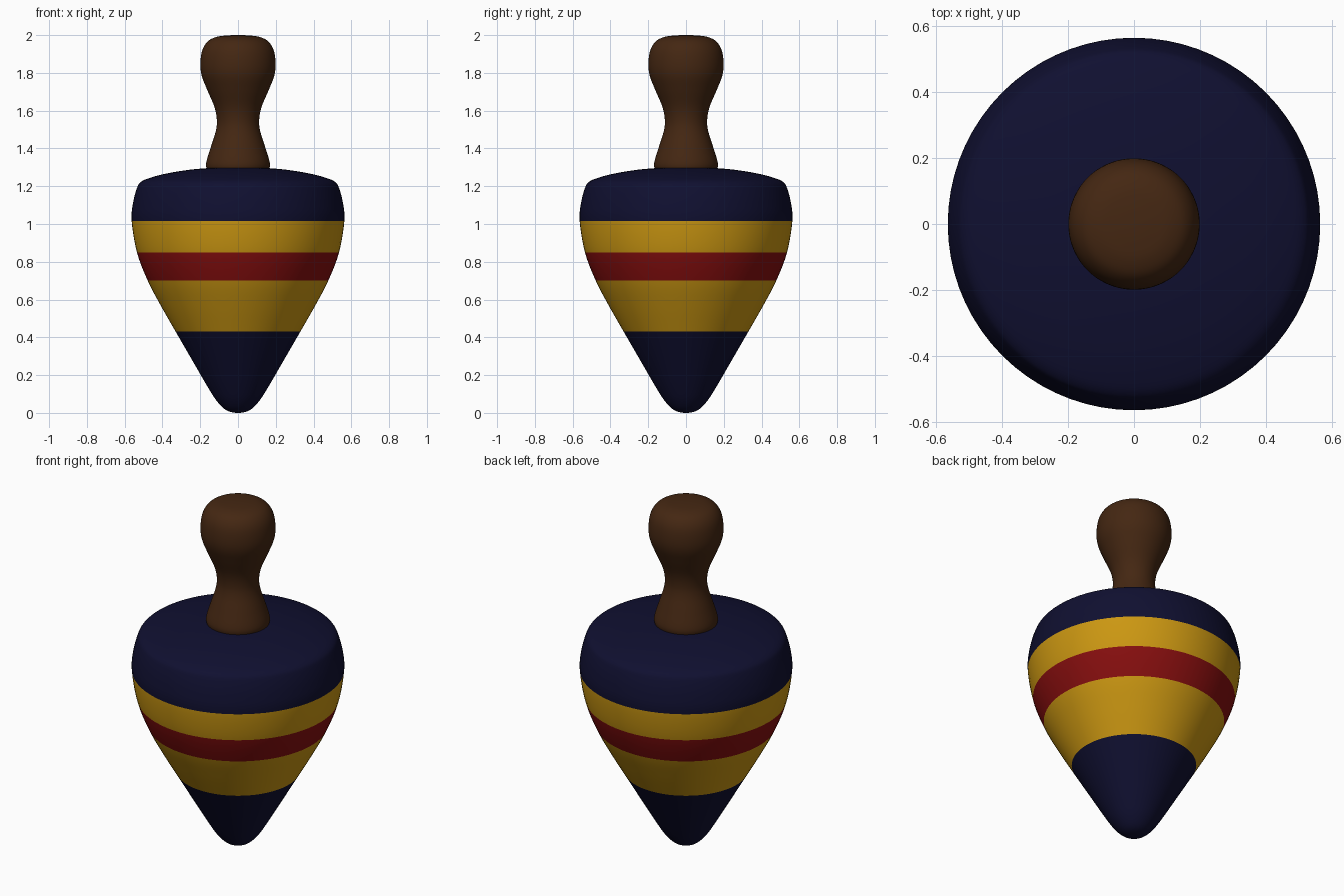
import bpy
import bmesh
import math
from mathutils import Matrix, Vector

SIDES = 72
STEPS = 5

cube = bpy.data.objects.get("Cube")
if cube:
    bpy.data.objects.remove(cube, do_unlink=True)


def make_material(name, rgb):
    mat = bpy.data.materials.new(name)
    mat.use_nodes = True
    mat.diffuse_color = (*rgb, 1)
    mat.node_tree.nodes["Principled BSDF"].inputs["Base Color"].default_value = (*rgb, 1)
    return mat


navy = make_material("navy paint", (0.005, 0.005, 0.03))
yellow = make_material("yellow paint", (0.6, 0.31, 0.006))
red = make_material("red paint", (0.24, 0.0045, 0.0045))
brown = make_material("brown wood", (0.058, 0.02, 0.006))


def smooth_profile(points):
    """Catmull-Rom curve through (radius, height) points, mirrored at the axis."""
    pts = [Vector(p) for p in points]

    def beyond(end, inner):
        if end.x == 0:
            return Vector((-inner.x, inner.y))
        return 2 * end - inner

    pts = [beyond(pts[0], pts[1])] + pts + [beyond(pts[-1], pts[-2])]
    curve = []
    for a, b, c, d in zip(pts, pts[1:], pts[2:], pts[3:]):
        for i in range(STEPS):
            t = i / STEPS
            curve.append(0.5 * (2 * b + (c - a) * t + (2 * a - 5 * b + 4 * c - d) * t ** 2
                                + (3 * b - a - 3 * c + d) * t ** 3))
    curve.append(pts[-2])
    return curve


def lathe(name, points, materials, pick=lambda z: 0):
    """Turn a profile about z and colour its faces by height."""
    bm = bmesh.new()
    verts = [bm.verts.new((p.x, 0, p.y)) for p in smooth_profile(points)]
    edges = [bm.edges.new(pair) for pair in zip(verts, verts[1:])]
    bmesh.ops.spin(bm, geom=verts + edges, cent=(0, 0, 0), axis=(0, 0, 1),
                   angle=math.tau, steps=SIDES, use_merge=True)
    bmesh.ops.remove_doubles(bm, verts=bm.verts, dist=0.0001)
    bmesh.ops.holes_fill(bm, edges=[e for e in bm.edges if e.is_boundary], sides=0)
    bmesh.ops.recalc_face_normals(bm, faces=bm.faces)
    for face in bm.faces:
        face.smooth = True
        face.material_index = pick(face.calc_center_median().z)
    mesh = bpy.data.meshes.new(name)
    bm.to_mesh(mesh)
    bm.free()
    for mat in materials:
        mesh.materials.append(mat)
    obj = bpy.data.objects.new(name, mesh)
    bpy.context.collection.objects.link(obj)
    return obj


# Painted bands, from the tip upwards: upper limit and material slot
BANDS = [(0.43, 0), (0.7, 1), (0.85, 2), (1.015, 1), (2, 0)]


def band_slot(z):
    return next(slot for top, slot in BANDS if z < top)


# Spinning body with rounded tip and domed shoulder
lathe("body", [(0, 0), (0.06, 0.013), (0.11, 0.06), (0.156, 0.13), (0.22, 0.24),
               (0.33, 0.43), (0.41, 0.57), (0.478, 0.7), (0.535, 0.85),
               (0.563, 1.015), (0.556, 1.11), (0.535, 1.19), (0.515, 1.222),
               (0.47, 1.243), (0.38, 1.267), (0.25, 1.288), (0.12, 1.298), (0, 1.3)],
      [navy, yellow, red], band_slot)

# Turned handle with flared foot, narrow waist and rounded knob
handle = lathe("handle", [(0.155, 1.27), (0.168, 1.3), (0.166, 1.335), (0.143, 1.41),
                          (0.118, 1.49), (0.112, 1.55), (0.125, 1.62), (0.163, 1.71),
                          (0.192, 1.785), (0.199, 1.85), (0.189, 1.92), (0.16, 1.967),
                          (0.115, 1.99), (0.06, 1.998), (0, 2)],
               [brown])

# Keep the flat foot of the handle crisp
for part in bpy.context.view_layer.objects:
    part.select_set(part == handle)
bpy.context.view_layer.objects.active = handle
bpy.ops.object.shade_smooth_by_angle(angle=math.radians(40))
